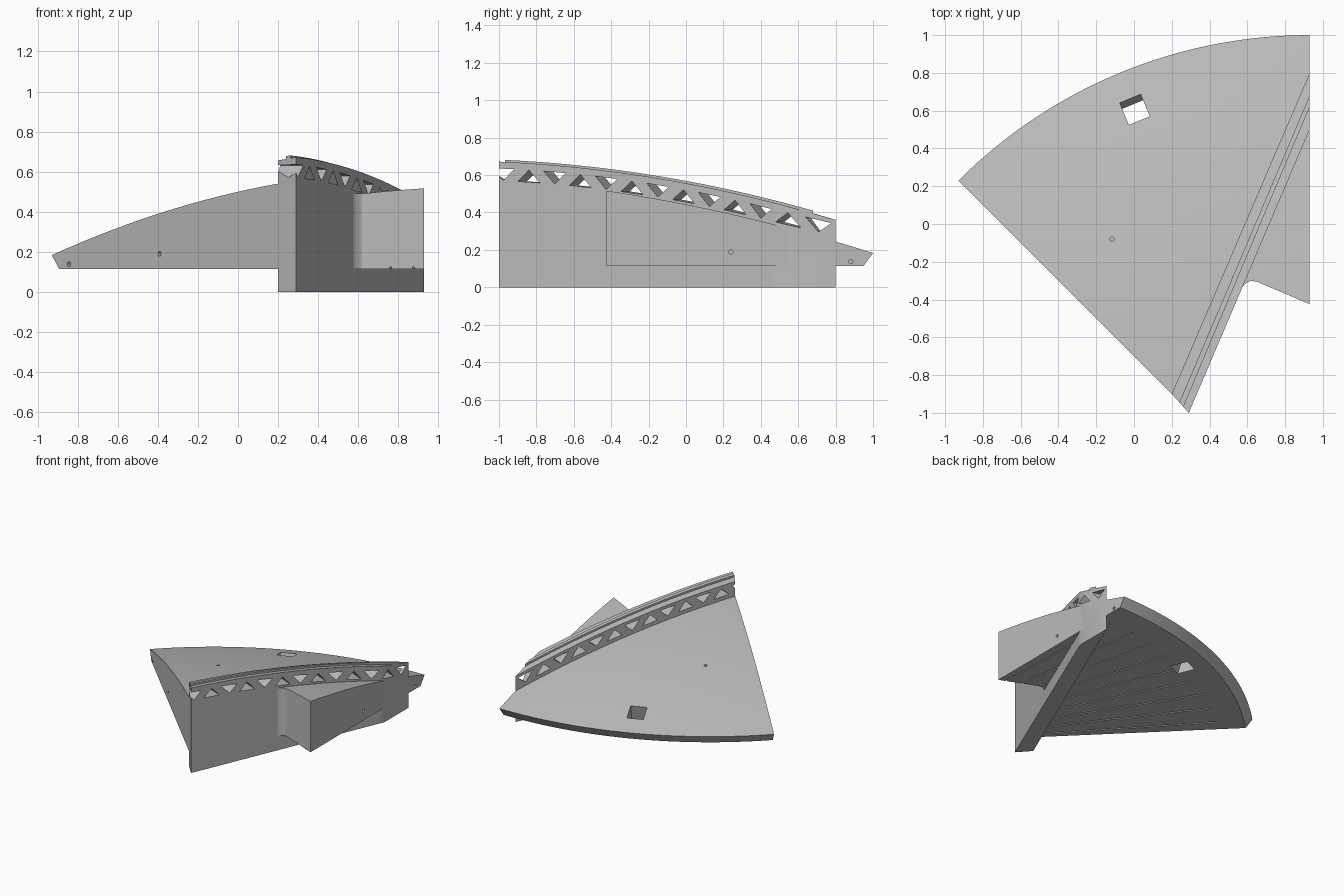
import bpy, bmesh, math
from mathutils import Vector

old = bpy.data.objects.get("Cube")
if old:
    bpy.data.objects.remove(old, do_unlink=True)

CX, CY, R = 0.93, -1.63, 2.63      # dome axis and rim radius
FLOOR = 0.115                      # underside of the dome
RIM = 0.05                         # inward slope of the rim
ALONG = Vector((0.392, 0.92, 0))   # direction of the wall
ACROSS = Vector((0.92, -0.392, 0))
UP = Vector((0, 0, 1))

grey = bpy.data.materials.new("plain_grey")
grey.use_nodes = True
grey.diffuse_color = (0.5, 0.5, 0.5, 1)
grey.node_tree.nodes["Principled BSDF"].inputs["Base Color"].default_value = (0.5, 0.5, 0.5, 1)


def polar(r, phi, z=0.0):
    return Vector((CX - r * math.sin(phi), CY + r * math.cos(phi), z))


def dome_z(p):
    return 0.605 - ((p.x - CX) ** 2 + (p.y - CY) ** 2) / 16.4


def finish(name, bm):
    bmesh.ops.recalc_face_normals(bm, faces=bm.faces[:])
    mesh = bpy.data.meshes.new(name)
    bm.to_mesh(mesh)
    bm.free()
    mesh.materials.append(grey)
    obj = bpy.data.objects.new(name, mesh)
    bpy.context.collection.objects.link(obj)
    return obj


def solid(name, bm, lift, bottom, rim=False):
    """Raise a flat sheet onto the dome and close it down to a flat base."""
    for v in bm.verts:
        v.co.z = dome_z(v.co) + lift
    made = bmesh.ops.extrude_face_region(bm, geom=bm.faces[:])["geom"]
    for v in made:
        if isinstance(v, bmesh.types.BMVert):
            d = Vector((v.co.x - CX, v.co.y - CY, 0))
            if rim and d.length > R - 0.002:
                v.co -= d.normalized() * RIM
            v.co.z = bottom if bottom is not None else dome_z(v.co) + 0.1
    return finish(name, bm)


def dome_part(name, planes):
    """Polar sheet trimmed by vertical planes."""
    bm = bmesh.new()
    rings, spokes, r0 = 16, 32, 0.9
    grid = [[bm.verts.new(polar(r0 + (R - r0) * i / rings, math.pi / 4 * j / spokes))
             for j in range(spokes + 1)] for i in range(rings + 1)]
    for i in range(rings):
        for j in range(spokes):
            bm.faces.new((grid[i][j], grid[i][j + 1], grid[i + 1][j + 1], grid[i + 1][j]))
    for co, no in planes:
        bmesh.ops.bisect_plane(bm, geom=bm.verts[:] + bm.edges[:] + bm.faces[:],
                               plane_co=co, plane_no=no, clear_outer=True)
    return solid(name, bm, 0, FLOOR, True)


def strip(name, left, right, lift, bottom, n=28):
    """Long bar between two plan lines, following the dome on top."""
    bm = bmesh.new()
    rows = [[bm.verts.new(Vector(a).lerp(Vector(b), i / n).to_3d()) for a, b in (left, right)]
            for i in range(n + 1)]
    for p, q in zip(rows, rows[1:]):
        bm.faces.new((p[0], p[1], q[1], q[0]))
    return solid(name, bm, lift, bottom)


def cut(obj, points, vec):
    """Subtract a prism."""
    bm = bmesh.new()
    face = bm.faces.new([bm.verts.new(p) for p in points])
    made = bmesh.ops.extrude_face_region(bm, geom=[face])["geom"]
    bmesh.ops.translate(bm, vec=vec, verts=[v for v in made if isinstance(v, bmesh.types.BMVert)])
    cutter = finish("cutter", bm)
    cutter.hide_render = True
    mod = obj.modifiers.new("cut", "BOOLEAN")
    mod.operation, mod.solver, mod.object = "DIFFERENCE", "EXACT", cutter
    bpy.context.view_layer.update()
    mesh = bpy.data.meshes.new_from_object(obj.evaluated_get(bpy.context.evaluated_depsgraph_get()))
    obj.modifiers.clear()
    obj.data = mesh
    bpy.data.objects.remove(cutter, do_unlink=True)


def drill(obj, centre, axis, depth, radius=0.012):
    a = axis.normalized()
    s = a.orthogonal().normalized()
    t = a.cross(s)
    ring = [centre - a * 0.03 + (s * math.cos(k * math.pi / 6) + t * math.sin(k * math.pi / 6)) * radius
            for k in range(12)]
    cut(obj, ring, a * (depth + 0.03))


# Dome on both sides of the wall
left_dome = dome_part("left_dome_panel", [(Vector((0.215, -0.9, 0)), ACROSS)])
right_dome = dome_part("right_dome_panel", [
    (Vector((0.275, -1, 0)), -ACROSS),
    (Vector((0.92, -0.42, 0)), -ALONG)])

# Rounded corner between wall and right panel
bm = bmesh.new()
bm.faces.new([bm.verts.new((x, y, 0)) for x, y in (
    (0.55, -0.38), (0.562, -0.352), (0.575, -0.33), (0.595, -0.311), (0.62, -0.301),
    (0.65, -0.306), (0.64, -0.26), (0.58, -0.27))])
solid("corner_fillet", bm, -0.001, FLOOR)

# Standing wall with its raised ridge
wall = strip("wall", ((0.2, -0.9), (0.93, 0.8)), ((0.29, -1), (0.93, 0.5)), 0.116, 0)
strip("wall_ridge", ((0.24, -0.945), (0.93, 0.68)), ((0.262, -0.967), (0.93, 0.62)), 0.13, None)

# Alternating triangular truss openings
for i in range(13):
    y = -0.978 + 0.1378 * i
    mouth = Vector((0.29 + (y + 1) * 0.427, y, 0))
    flip = i % 2 == 0
    tri = []
    for u, high in ((-0.064, flip), (0.064, flip), (0, not flip)):
        p = mouth + ALONG * u
        z = dome_z(p - ACROSS * 0.06) + (0.086 if high else 0.022)
        tri.append(p + UP * z + ACROSS * 0.15)
    cut(wall, tri, ACROSS * -0.4)

# Radial grooves in the underside
for k in range(9):
    phi = math.radians(2.5 + 5 * k)
    side = Vector((math.cos(phi), math.sin(phi), 0)) * 0.005
    a, b = polar(0.85, phi, FLOOR - 0.02), polar(2.38, phi, FLOOR - 0.02)
    for part in (left_dome, right_dome):
        if part is left_dome or k < 5:
            cut(part, (a - side, a + side, b + side, b - side), UP * 0.028)

# Slanted square opening
phi = math.radians(22.5)
out = polar(1, phi) - polar(0, phi)
axis = (UP + out * 0.3).normalized()
side = out.cross(UP).normalized()
tilt = side.cross(axis).normalized()
centre = polar(2.42, phi)
centre.z = dome_z(centre)
cut(left_dome, [centre - axis * 0.3 + side * s * 0.06 + tilt * t * 0.066
                for s, t in ((-1, -1), (1, -1), (1, 1), (-1, 1))], axis * 0.5)

# Pin holes in the dome surface and in the two radial edges
for part, deg in ((right_dome, 10.8), (left_dome, 34)):
    c = polar(1.87, math.radians(deg))
    c.z = dome_z(c)
    drill(part, c, -UP, 0.08)
for r, z in ((1.87, 0.19), (2.51, 0.138)):
    drill(left_dome, polar(r, math.pi / 4, z), Vector((1, 1, 0)), 0.08)
    drill(right_dome if r < 2 else left_dome, polar(r, 0, z), Vector((-1, 0, 0)), 0.08)

# Smooth shading with sharp edges
bpy.ops.object.select_all(action="DESELECT")
for obj in bpy.context.collection.objects:
    if obj.type == "MESH" and grey.name in obj.data.materials:
        obj.select_set(True)
        bpy.context.view_layer.objects.active = obj
bpy.ops.object.shade_smooth_by_angle(angle=math.radians(25))
